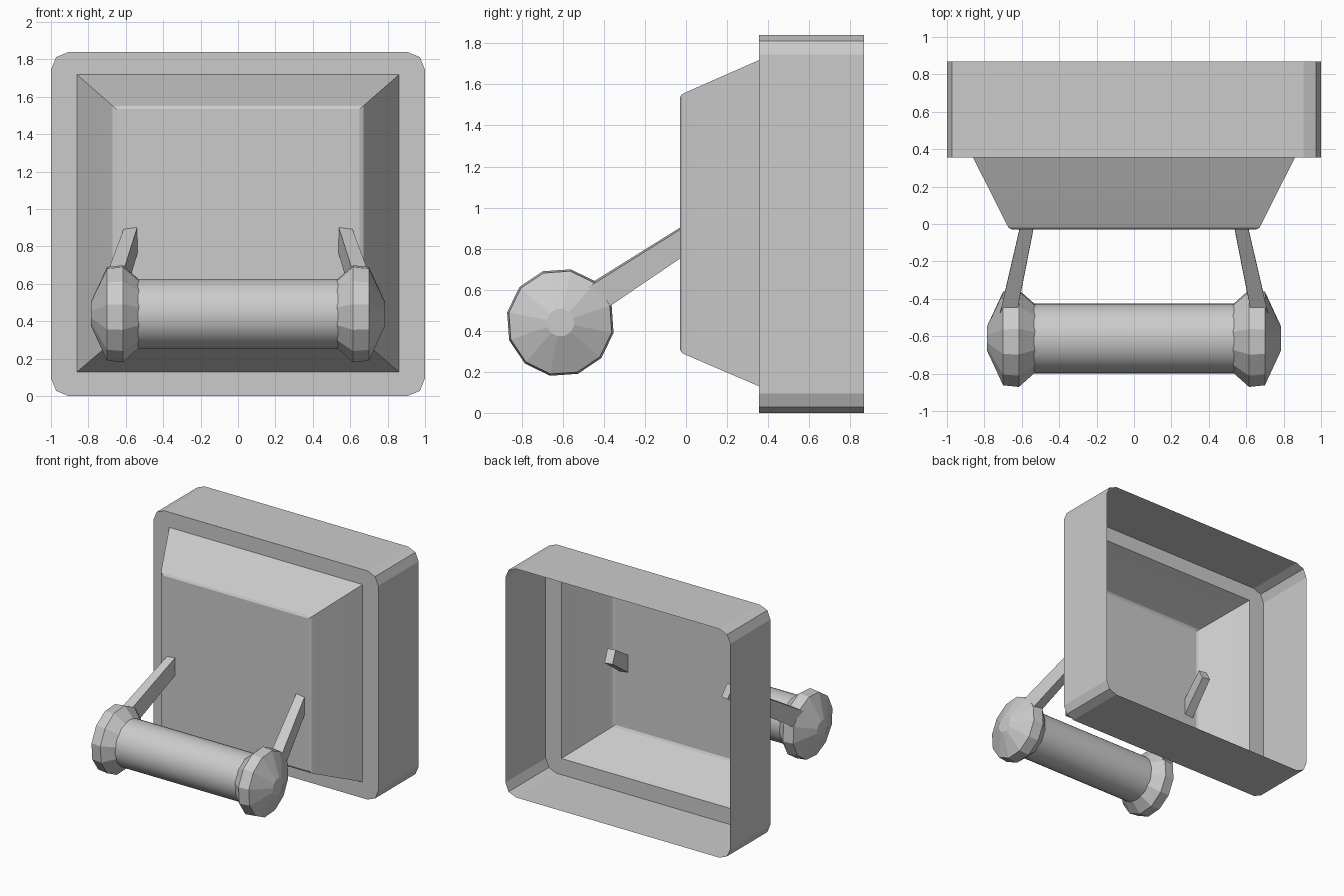
import bpy, bmesh
from math import cos, sin, pi, radians
from mathutils import Vector

if "Cube" in bpy.data.objects:
    bpy.data.objects.remove(bpy.data.objects["Cube"])


def loft(name, rings, cap_start=False, cap_end=False, smooth=None):
    """Skin a list of equal-length closed rings into one mesh object."""
    bm = bmesh.new()
    vs = [[bm.verts.new(p) for p in r] for r in rings]
    n = len(vs[0])
    for a, b in zip(vs, vs[1:]):
        for i in range(n):
            j = (i + 1) % n
            bm.faces.new((a[i], a[j], b[j], b[i]))
    if cap_start:
        bm.faces.new(vs[0][::-1])
    if cap_end:
        bm.faces.new(vs[-1])
    bmesh.ops.remove_doubles(bm, verts=bm.verts, dist=1e-4)
    bmesh.ops.recalc_face_normals(bm, faces=bm.faces)
    me = bpy.data.meshes.new(name)
    bm.to_mesh(me)
    bm.free()
    ob = bpy.data.objects.new(name, me)
    bpy.context.collection.objects.link(ob)
    if smooth:
        bpy.context.view_layer.objects.active = ob
        ob.select_set(True)
        bpy.ops.object.shade_smooth_by_angle(angle=radians(smooth))
        ob.select_set(False)
    return ob


def rect_ring(y, hx, z0, z1, r=0.0):
    """Rectangle in the xz plane, three points per rounded corner."""
    pts = []
    for k, (sx, z, sz) in enumerate([(1, z1, 1), (-1, z1, 1), (-1, z0, -1), (1, z0, -1)]):
        for s in range(3):
            a = pi / 2 * k + pi / 4 * s
            pts.append((sx * (hx - r) + r * cos(a), y, z - sz * r + r * sin(a)))
    return pts


def x_ring(x, r, n, offset=0.0):
    """Circle around the grip axis."""
    return [(x, -0.612 + r * cos(offset + 2 * pi * i / n),
             0.44 + r * sin(offset + 2 * pi * i / n)) for i in range(n)]


# Open-backed housing: outer wall, flange, tapered step and front panel
loft("housing", [
    rect_ring(0.868, 1.0, 0.0, 1.84, 0.095),
    rect_ring(0.355, 1.0, 0.0, 1.84, 0.095),
    rect_ring(0.355, 0.86, 0.13, 1.718),
    rect_ring(0.0, 0.682, 0.282, 1.562),
    rect_ring(-0.02, 0.67, 0.292, 1.552),
    rect_ring(-0.03, 0.65, 0.31, 1.535),
], cap_end=True, smooth=20)

# Round grip bar
loft("grip_bar", [x_ring(-0.535, 0.186, 40), x_ring(0.535, 0.186, 40)], smooth=30)

for side, s in (("left", -1), ("right", 1)):
    # Twelve-sided end knob
    profile = [(0.53, 0.187), (0.615, 0.264), (0.70, 0.255), (0.785, 0.068)]
    loft(side + "_knob", [x_ring(s * x, r, 12, radians(19)) for x, r in profile],
         cap_end=True)

    # Tapered arm passing through the front panel
    tip, root = Vector((s * 0.522, 0.22, 0.99)), Vector((s * 0.672, -0.48, 0.535))
    u = (root - tip).normalized()
    w = u.cross(Vector((0, 0, 1))).normalized()
    h = w.cross(u)
    rings = [[p + w * a * width / 2 + h * b * height / 2
              for a, b in ((1, 1), (-1, 1), (-1, -1), (1, -1))]
             for p, width, height in ((tip, 0.064, 0.108), (root, 0.088, 0.138))]
    loft(side + "_arm", rings, cap_start=True, cap_end=True)
